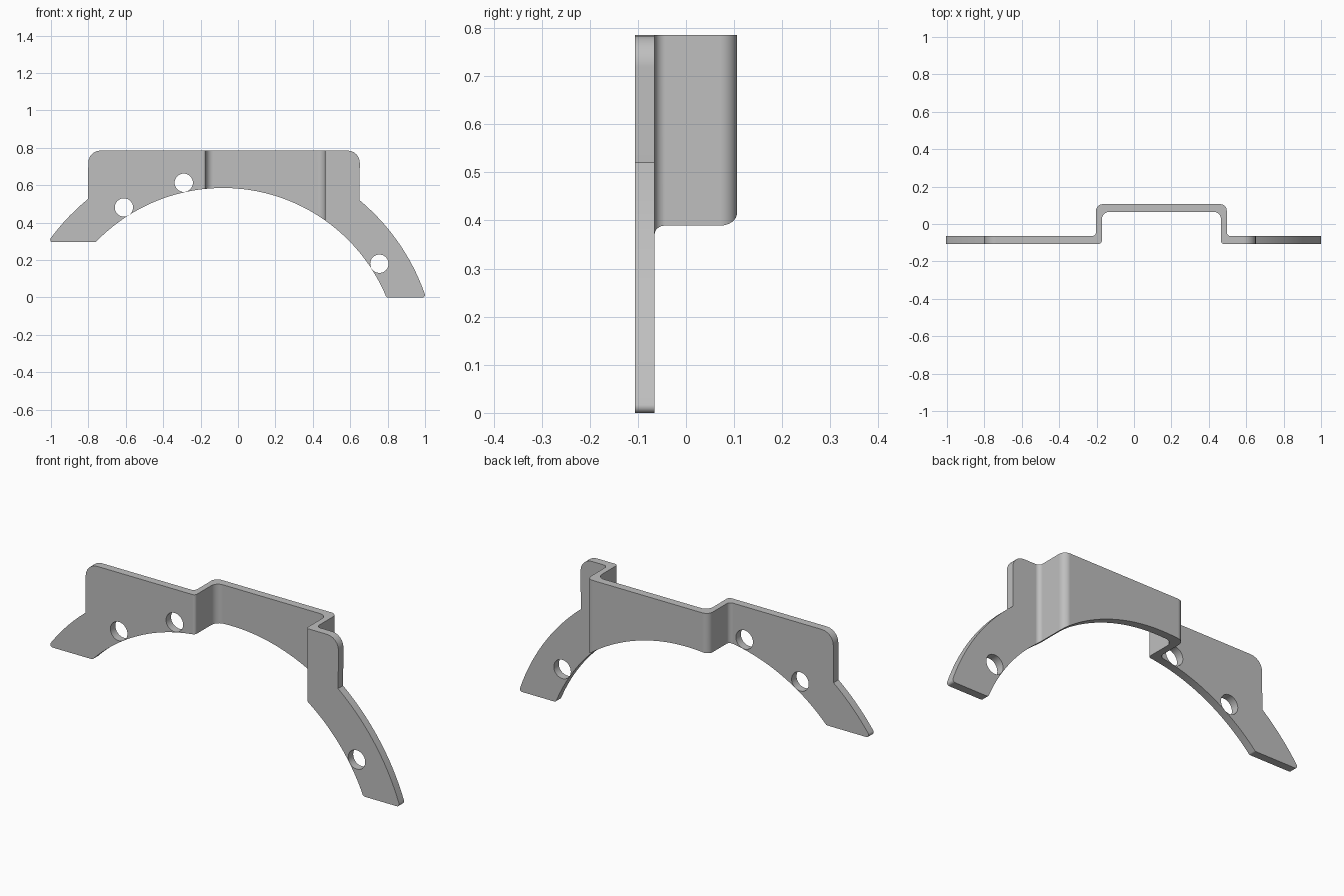
import bpy, bmesh
from math import sin, cos, sqrt, atan2, tan, pi
from mathutils import Vector

cube = bpy.data.objects.get("Cube")
if cube:
    bpy.data.objects.remove(cube, do_unlink=True)

steel = bpy.data.materials.new("plain grey")
steel.use_nodes = True
GREY = (0.52, 0.52, 0.52, 1)
steel.diffuse_color = GREY
steel.node_tree.nodes["Principled BSDF"].inputs["Base Color"].default_value = GREY

CX, CZ = -0.08, -0.36          # shared centre of the two arcs
R_IN, R_OUT = 0.945, 1.143
FRONT, BACK, T = -0.106, 0.106, 0.041


def rounded(corners, steps=8):
    """Closed outline from (x, y, fillet radius) corners."""
    out = []
    for i, (x, y, r) in enumerate(corners):
        p = Vector((x, y))
        if r == 0:
            out.append(p)
            continue
        a = (Vector(corners[i - 1][:2]) - p).normalized()
        b = (Vector(corners[(i + 1) % len(corners)][:2]) - p).normalized()
        half = a.angle(b) / 2
        centre = p + (a + b).normalized() * (r / sin(half))
        u = p + a * (r / tan(half)) - centre
        v = p + b * (r / tan(half)) - centre
        begin = atan2(u.y, u.x)
        sweep = (atan2(v.y, v.x) - begin + pi) % (2 * pi) - pi
        for k in range(steps + 1):
            t = begin + sweep * k / steps
            out.append(centre + Vector((cos(t), sin(t))) * r)
    return out


def arc(radius, start, end, steps):
    """Plain points along an arc between two (x, z) ends."""
    a0 = atan2(start[1] - CZ, start[0] - CX)
    a1 = atan2(end[1] - CZ, end[0] - CX)
    angles = [a0 + (a1 - a0) * k / steps for k in range(steps + 1)]
    return [(CX + radius * cos(a), CZ + radius * sin(a), 0) for a in angles]


def prism(name, outline, to_3d, low, high):
    """Closed solid from a flat outline between two levels."""
    bm = bmesh.new()
    bottom = [bm.verts.new(to_3d(p.x, p.y, low)) for p in outline]
    top = [bm.verts.new(to_3d(p.x, p.y, high)) for p in outline]
    bm.faces.new(bottom[::-1])
    bm.faces.new(top)
    for i in range(len(outline)):
        bm.faces.new((bottom[i - 1], bottom[i], top[i], top[i - 1]))
    bm.normal_update()
    if bm.calc_volume(signed=True) < 0:
        bmesh.ops.reverse_faces(bm, faces=bm.faces[:])
    mesh = bpy.data.meshes.new(name)
    bm.to_mesh(mesh)
    bm.free()
    mesh.materials.append(steel)
    obj = bpy.data.objects.new(name, mesh)
    bpy.context.collection.objects.link(obj)
    return obj


def combine(target, other, operation):
    """Apply a boolean and discard the helper."""
    bpy.context.view_layer.objects.active = target
    mod = target.modifiers.new(operation, "BOOLEAN")
    mod.operation, mod.object, mod.solver = operation, other, "EXACT"
    bpy.context.view_layer.update()
    bpy.ops.object.modifier_apply(modifier=mod.name)
    bpy.data.objects.remove(other, do_unlink=True)


def arc_x(radius, z, side):
    return CX + side * sqrt(radius ** 2 - (z - CZ) ** 2)


# Bent strip: plan outline of the offset bracket, extruded upwards
XL, XR, WALL = -0.172, 0.465, 0.031
plan = rounded([
    (-1.1, FRONT, 0), (XL, FRONT, 0.015), (XL, BACK - T, 0.04),
    (XR, BACK - T, 0.04), (XR, FRONT, 0.015), (1.1, FRONT, 0),
    (1.1, FRONT + T, 0), (XR + WALL, FRONT + T, 0.022),
    (XR + WALL, BACK, 0.035), (XL - WALL, BACK, 0.035),
    (XL - WALL, FRONT + T, 0.022), (-1.1, FRONT + T, 0)])
bracket = prism("bent_bracket", plan, lambda x, y, d: (x, y, d), -0.1, 0.9)

# Front silhouette: arched band with a flat-topped tab
TOP, SHOULDER, FOOT = 0.785, 0.524, 0.295
TAB_L, TAB_R = -0.8, 0.652
outer_l = arc(R_OUT, (arc_x(R_OUT, FOOT, -1), FOOT), (TAB_L, SHOULDER), 7)
outer_r = arc(R_OUT, (TAB_R, SHOULDER), (arc_x(R_OUT, 0, 1), 0), 20)
inner = arc(R_IN, (arc_x(R_IN, 0, 1), 0), (arc_x(R_IN, FOOT, -1), FOOT), 72)
for pts, end in ((outer_l, 0), (outer_r, -1), (inner, 0), (inner, -1)):
    pts[end] = (*pts[end][:2], 0.013)
shape = rounded(outer_l + [(TAB_L, TOP, 0.065), (TAB_R, TOP, 0.065)]
                + outer_r + inner, 6)
combine(bracket, prism("silhouette", shape, lambda x, z, d: (x, d, z), -0.3, 0.3),
        "INTERSECT")

# Three bolt holes along the inner edge
for x, z in ((-0.61, 0.481), (-0.29, 0.613), (0.756, 0.18)):
    turns = [2 * pi * k / 32 for k in range(32)]
    circle = [Vector((x + 0.049 * cos(t), z + 0.049 * sin(t))) for t in turns]
    combine(bracket, prism("hole", circle, lambda x, z, d: (x, d, z), -0.2, 0.0),
            "DIFFERENCE")

# Smooth bends, crisp edges
bpy.ops.object.select_all(action="DESELECT")
bracket.select_set(True)
bpy.context.view_layer.objects.active = bracket
bpy.ops.object.shade_smooth_by_angle(angle=0.5)
normals = bracket.modifiers.new("even_shading", "WEIGHTED_NORMAL")
normals.keep_sharp = True
